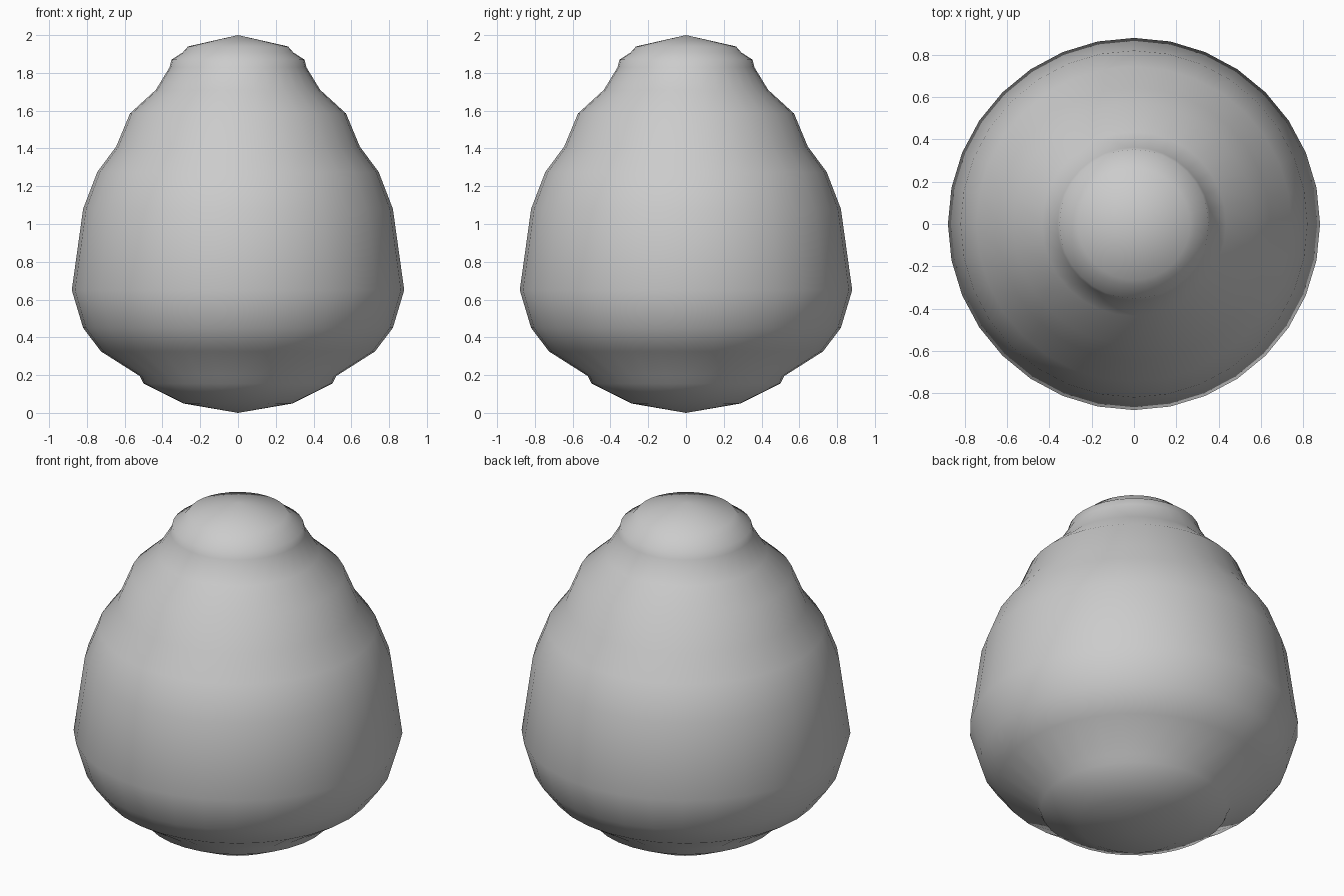
import bpy, bmesh
from math import pi
from mathutils import Vector

if "Cube" in bpy.data.objects:
    bpy.data.objects.remove(bpy.data.objects["Cube"])

SEGMENTS = 32

# Outline from bottom pole to top pole: (radius, height)
PROFILE = [
    (0, 0), (0.29, 0.05), (0.35, 0.08), (0.50, 0.155), (0.52, 0.195),
    (0.725, 0.325), (0.82, 0.45), (0.88, 0.65), (0.82, 1.08),
    (0.745, 1.275), (0.645, 1.41), (0.572, 1.585), (0.435, 1.71),
    (0.362, 1.83), (0.352, 1.87), (0.293, 1.908), (0.265, 1.94), (0, 2.0),
]


def lathe(name, profile, segments):
    bm = bmesh.new()
    verts = [bm.verts.new((r, 0, z)) for r, z in profile]
    edges = [bm.edges.new(pair) for pair in zip(verts, verts[1:])]
    bmesh.ops.spin(bm, geom=verts + edges, cent=Vector(), axis=(0, 0, 1),
                   angle=2 * pi, steps=segments, use_duplicate=False)
    bmesh.ops.remove_doubles(bm, verts=bm.verts, dist=0.0005)
    bmesh.ops.recalc_face_normals(bm, faces=bm.faces)
    for face in bm.faces:
        face.smooth = True
    mesh = bpy.data.meshes.new(name)
    bm.to_mesh(mesh)
    bm.free()
    obj = bpy.data.objects.new(name, mesh)
    bpy.context.collection.objects.link(obj)
    return obj


# Rounded pear-shaped body with a small knob on top and a shallow foot
lathe("pear_body", PROFILE, SEGMENTS)
